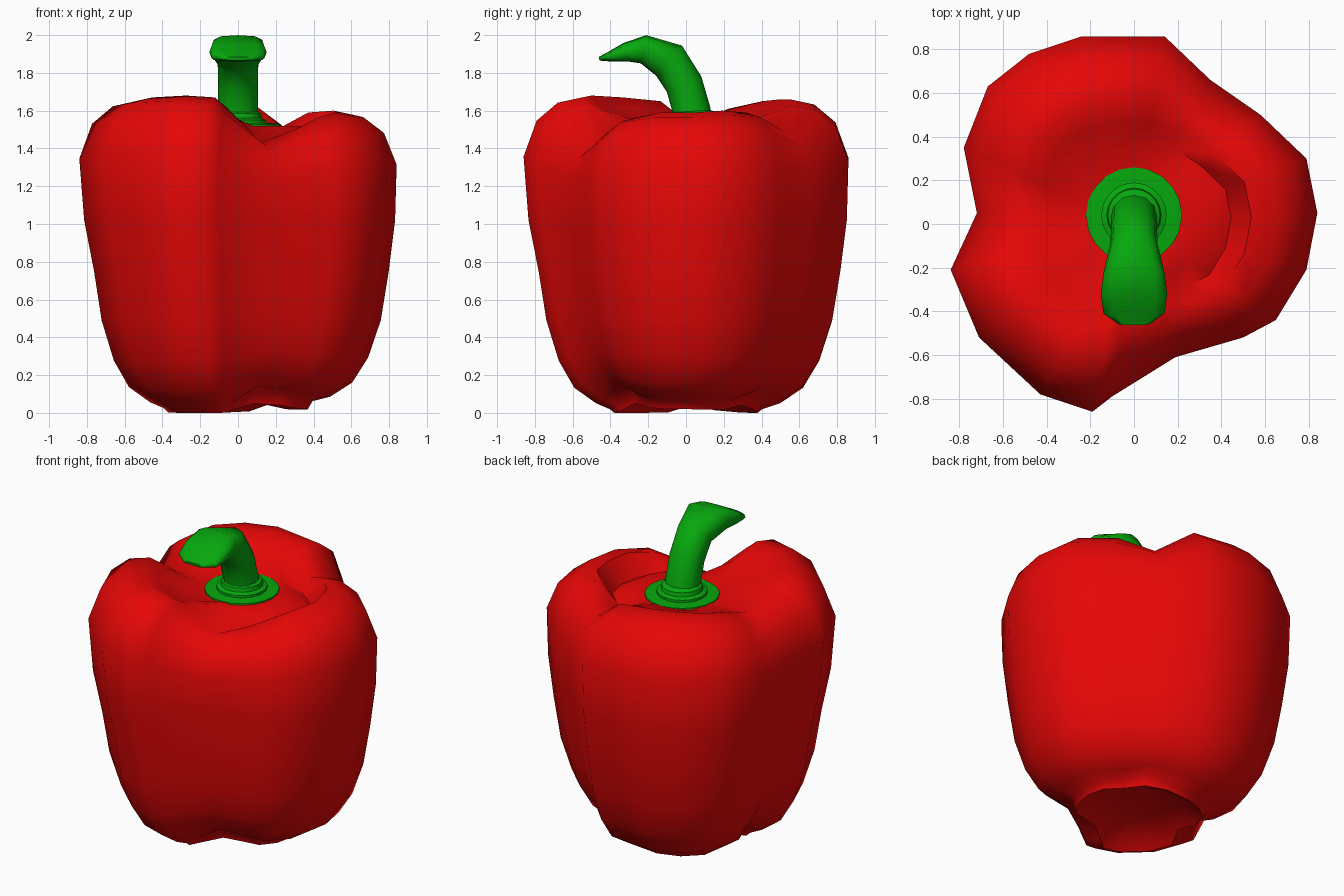
import bpy, bmesh
from math import sin, cos, radians, pi, atan2, copysign
from mathutils import Vector

default_cube = bpy.data.objects.get("Cube")
if default_cube:
    bpy.data.objects.remove(default_cube, do_unlink=True)


def make_material(name, colour):
    mat = bpy.data.materials.new(name)
    mat.use_nodes = True
    mat.diffuse_color = colour
    mat.node_tree.nodes["Principled BSDF"].inputs["Base Color"].default_value = colour
    return mat


def loft(name, rings, mat, sharp_angle):
    """Skin a list of closed rings, closing both ends with a fan."""
    bm = bmesh.new()
    rows = [[bm.verts.new(p) for p in ring] for ring in rings]
    count = len(rows[0])
    for low, high in zip(rows, rows[1:]):
        for i in range(count):
            j = (i + 1) % count
            bm.faces.new((low[i], low[j], high[j], high[i]))
    for row in (rows[0], rows[-1]):
        centre = sum((v.co for v in row), Vector()) / count
        tip = bm.verts.new(centre)
        for i in range(count):
            bm.faces.new((row[i], row[(i + 1) % count], tip))
    bmesh.ops.recalc_face_normals(bm, faces=bm.faces)
    mesh = bpy.data.meshes.new(name)
    bm.to_mesh(mesh)
    bm.free()
    mesh.materials.append(mat)
    obj = bpy.data.objects.new(name, mesh)
    bpy.context.collection.objects.link(obj)
    bpy.ops.object.select_all(action="DESELECT")
    obj.select_set(True)
    bpy.context.view_layer.objects.active = obj
    bpy.ops.object.shade_smooth_by_angle(angle=radians(sharp_angle))
    return obj


def circle(radius, z, y=0.04, count=20):
    return [Vector((radius * cos(2 * pi * i / count),
                    y + radius * sin(2 * pi * i / count), z)) for i in range(count)]


red = make_material("pepper red", (0.8, 0.002, 0.002, 1))
green = make_material("stem green", (0.002, 0.39, 0.004, 1))

# Lobed outline seen from above, with the shoulder height of each column
outline = [
    (0.84, 0.05, 1.59), (0.79, 0.3, 1.6), (0.58, 0.5, 1.59), (0.35, 0.66, 1.51),
    (0.14, 0.86, 1.63), (-0.24, 0.86, 1.66), (-0.48, 0.78, 1.66), (-0.67, 0.63, 1.65),
    (-0.78, 0.35, 1.61), (-0.72, 0.05, 1.52), (-0.84, -0.21, 1.65), (-0.71, -0.52, 1.67),
    (-0.43, -0.78, 1.68), (-0.19, -0.86, 1.67), (-0.1, -0.79, 1.62), (0.19, -0.61, 1.43),
    (0.5, -0.52, 1.51), (0.65, -0.44, 1.56), (0.79, -0.21, 1.59)]

# Side profile: share of the outline, height
profile = [
    (0.58, 0.06), (0.72, 0.14), (0.82, 0.28), (0.9, 0.49), (0.95, 0.75), (0.99, 1.02),
    (1, 1.32), (0.92, 1.49), (0.79, 1.575), (0.64, 1.6)]
waist, top, floor = 1.02, 1.6, 1.52


def lift(shoulder):
    """Creases arch up at the bottom, tall lobes reach the ground."""
    return min(1, max(0, (1.66 - shoulder) / 0.18))


def narrowing(x, y, z):
    """The front right-hand lobe tapers more towards the bottom."""
    weight = min(1, max(0, -(x + y) / 0.9))
    return 1 - 0.045 * weight * min(1, max(0, (1.25 - z) / 0.5))


# Shallow dished underside with a lip that shows below the creases
body_rings = [[Vector((x * share, y * share, z + rise * lift(h))) for x, y, h in outline]
              for share, z, rise in ((0.15, 0.09, 0), (0.34, 0.06, 0.01),
                                     (0.44, 0, 0.05), (0.47, 0.02, 0.11))]
for share, z in profile:
    ring = []
    for x, y, shoulder in outline:
        if z > waist:
            height = waist + (z - waist) * (shoulder - waist) / (top - waist)
        else:
            height = z + (0.1 * lift(shoulder) - 0.01) * max(0, 1 - z / 0.5)
        reach = share * narrowing(x, y, z)
        ring.append(Vector((x * reach, y * reach, height)))
    body_rings.append(ring)

# Bowl around the stem, with a trough inside the narrow left-hand ridge
for share, trough, slope in ((0.53, 0.06, 0.6), (0.4, 0, 0.35)):
    body_rings.append([Vector((x * share, y * share,
                               floor - trough if x > 0.15 else floor + slope * (h - floor)))
                       for x, y, h in outline])
body_rings.append([Vector((x * 0.25, y * 0.25 + 0.02, floor)) for x, y, h in outline])
loft("pepper_body", body_rings, red, 62)

# Green cap and stepped collar
loft("stem_cap", [circle(0.22, 1.5), circle(0.22, 1.53), circle(0.16, 1.535)], green, 40)
loft("stem_collar", [circle(0.15, 1.52), circle(0.15, 1.55), circle(0.125, 1.56),
                     circle(0.12, 1.585), circle(0.1, 1.6)], green, 40)

# Bent stem: y, z, half thickness, half width
sections = [
    (0.04, 1.52, 0.105, 0.11), (0.03, 1.6, 0.1, 0.105), (-0.01, 1.74, 0.1, 0.105),
    (-0.09, 1.865, 0.105, 0.108), (-0.225, 1.925, 0.076, 0.14), (-0.32, 1.91, 0.05, 0.152),
    (-0.41, 1.885, 0.025, 0.14), (-0.46, 1.875, 0.01, 0.07)]
stem_rings = []
for k, (y, z, thick, wide) in enumerate(sections):
    before, after = sections[max(k - 1, 0)], sections[min(k + 1, len(sections) - 1)]
    slope = atan2(after[1] - before[1], after[0] - before[0])
    normal = Vector((0, sin(slope), -cos(slope)))
    # Flatter sections get squarer corners
    power = max(0.6, thick / wide)
    ring = []
    for i in range(12):
        c, s = cos(2 * pi * i / 12), sin(2 * pi * i / 12)
        across = copysign(abs(c) ** power, c) * wide
        up = copysign(abs(s) ** power, s) * thick
        ring.append(Vector((across, y, z)) + normal * up)
    stem_rings.append(ring)
loft("stem", stem_rings, green, 60)
